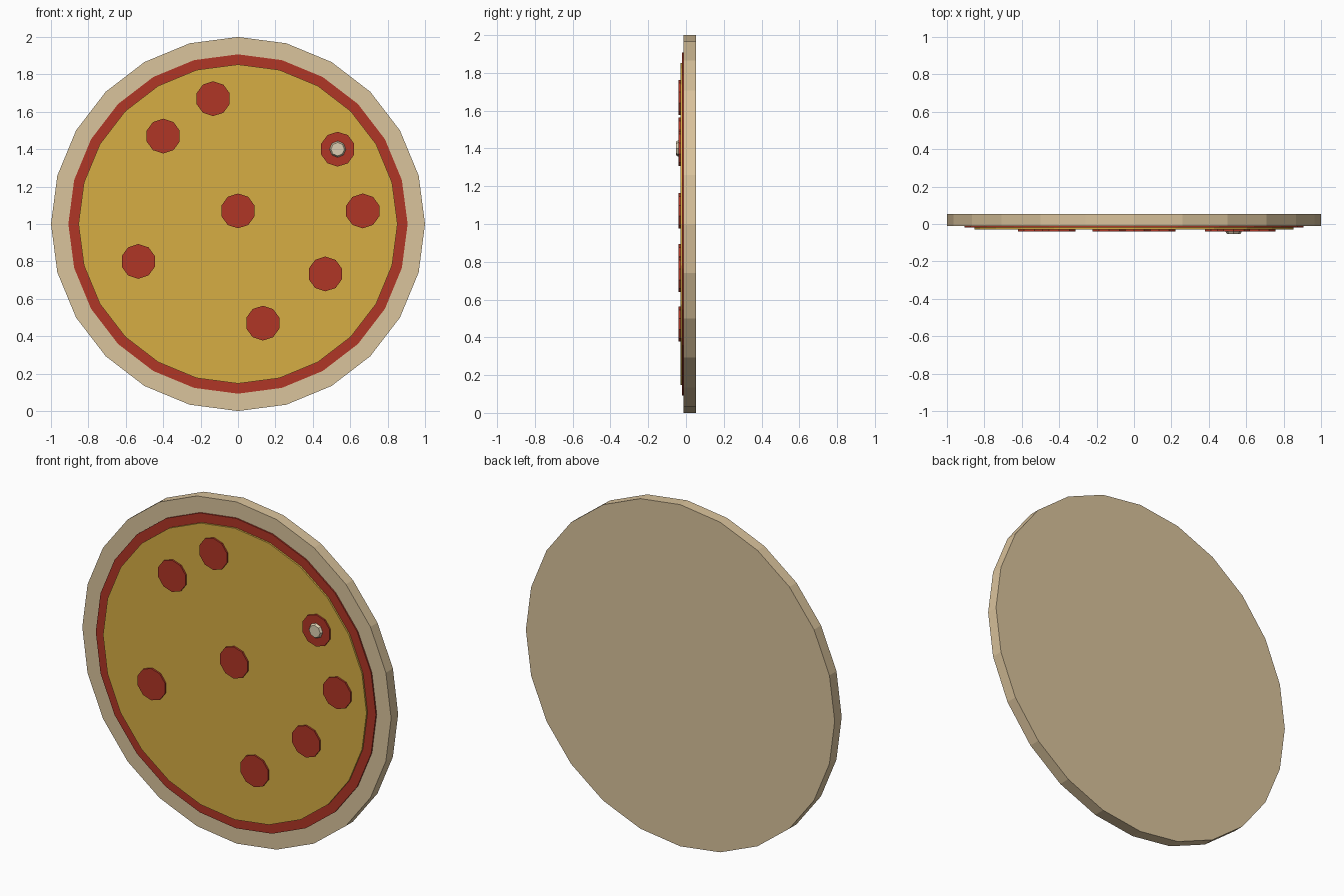
import bpy
import bmesh
import math
from mathutils import Matrix

if "Cube" in bpy.data.objects:
    bpy.data.objects.remove(bpy.data.objects["Cube"])


def material(name, rgb):
    m = bpy.data.materials.new(name)
    lin = [(c / 255 / 12.92) if c / 255 <= 0.04045 else ((c / 255 + 0.055) / 1.055) ** 2.4 for c in rgb]
    m.diffuse_color = (*lin, 1)
    m.use_nodes = True
    m.node_tree.nodes["Principled BSDF"].inputs["Base Color"].default_value = m.diffuse_color
    return m


DOUGH = material("baked dough", (218, 195, 156))
RED = material("tomato red", (176, 54, 38))
CHEESE = material("golden cheese", (214, 174, 68))
CREAM = material("mushroom cream", (220, 206, 178))


def disc(name, mat, radius, back, front, x=0.0, z=1.0, sides=24, front_radius=None):
    """Flat-sided disc facing -y, with a corner pointing straight up."""
    bm = bmesh.new()
    bmesh.ops.create_cone(bm, cap_ends=True, segments=sides, radius1=radius,
                          radius2=front_radius or radius, depth=back - front)
    # the primitive has a corner on +y; turn its axis to -y and that corner to z
    bm.transform(Matrix.Rotation(math.radians(90), 4, 'X'))
    top = max(bm.verts, key=lambda v: v.co.z)
    bm.transform(Matrix.Rotation(math.atan2(-top.co.x, top.co.z), 4, 'Y'))
    bmesh.ops.recalc_face_normals(bm, faces=bm.faces)
    mesh = bpy.data.meshes.new(name)
    bm.to_mesh(mesh)
    bm.free()
    mesh.materials.append(mat)
    obj = bpy.data.objects.new(name, mesh)
    obj.location = (x, (back + front) / 2, z)
    bpy.context.collection.objects.link(obj)
    return obj


# Stacked base layers
disc("crust", DOUGH, 1.0, 0.053, -0.012)
disc("sauce", RED, 0.907, 0.0, -0.02)
disc("cheese", CHEESE, 0.853, -0.01, -0.03)

# Sausage slices
slices = [(0, 1.07), (-0.4, 1.47), (-0.133, 1.67), (0.533, 1.4),
          (0.667, 1.07), (0.467, 0.733), (0.133, 0.47), (-0.533, 0.8)]
for i, (x, z) in enumerate(slices):
    disc(f"sausage_slice_{i + 1}", RED, 0.093, -0.02, -0.04, x, z, sides=10)

# Small mushroom piece resting on one slice
disc("mushroom_piece", CREAM, 0.047, -0.035, -0.053, 0.533, 1.4, sides=8, front_radius=0.036)
